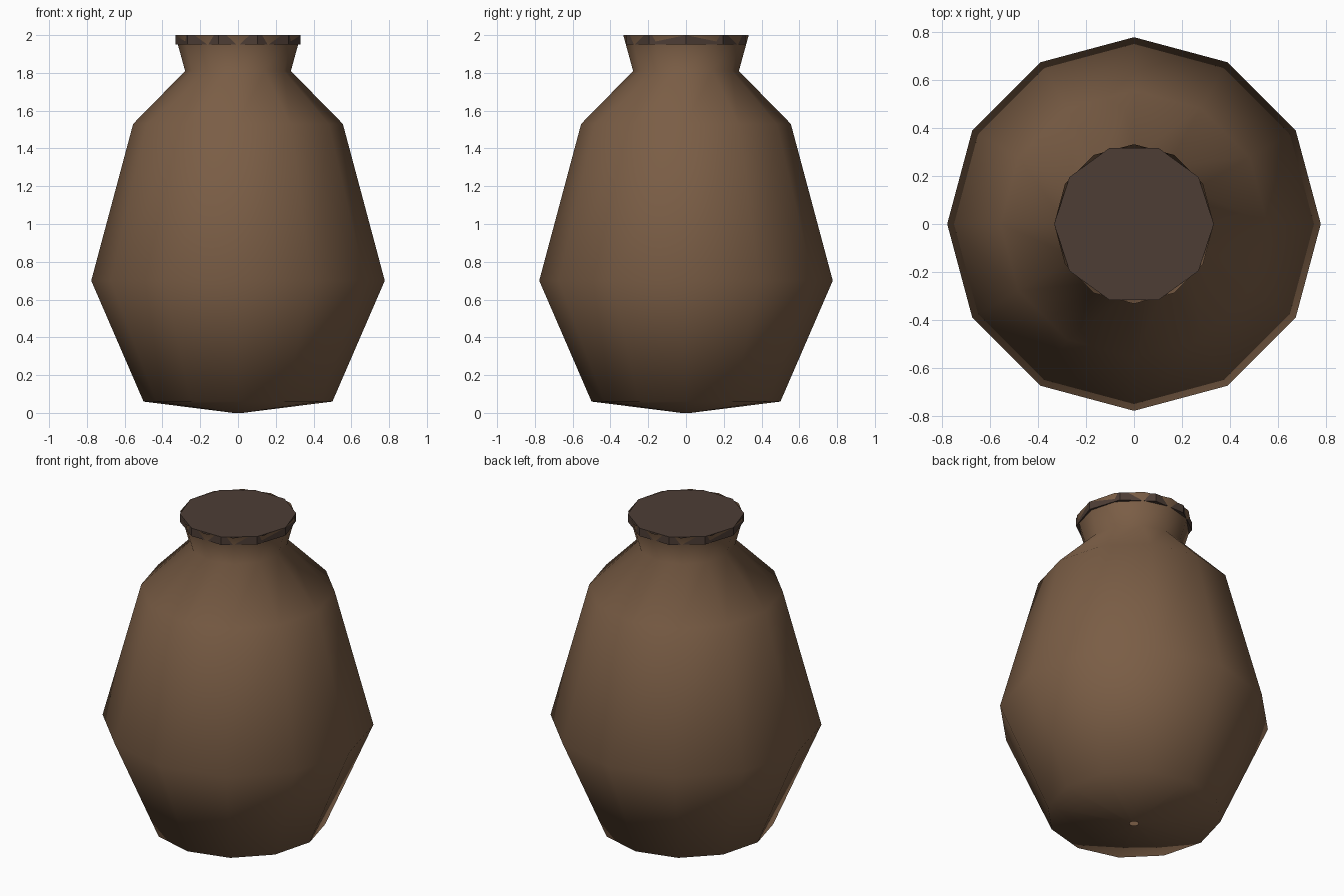
import bpy, bmesh, math

if "Cube" in bpy.data.objects:
    bpy.data.objects.remove(bpy.data.objects["Cube"])


def material(name, rgb):
    m = bpy.data.materials.new(name)
    m.diffuse_color = (*rgb, 1)
    m.use_nodes = True
    m.node_tree.nodes["Principled BSDF"].inputs["Base Color"].default_value = m.diffuse_color
    return m


def add_object(name, bm, mat, smooth):
    bmesh.ops.recalc_face_normals(bm, faces=bm.faces[:])
    for f in bm.faces:
        f.smooth = smooth
    mesh = bpy.data.meshes.new(name)
    bm.to_mesh(mesh)
    bm.free()
    mesh.materials.append(mat)
    ob = bpy.data.objects.new(name, mesh)
    bpy.context.collection.objects.link(ob)
    return ob


def lathe(profile, sides):
    """Rings of vertices from (radius, height) pairs, joined by quads."""
    bm = bmesh.new()
    rings = [[bm.verts.new((r * math.cos(2 * math.pi * i / sides),
                            r * math.sin(2 * math.pi * i / sides), z))
              for i in range(sides)] for r, z in profile]
    for a, b in zip(rings, rings[1:]):
        for i in range(sides):
            j = (i + 1) % sides
            bm.faces.new((a[i], a[j], b[j], b[i]))
    return bm, rings


clay = material("brown clay", (0.195, 0.110, 0.060))
dark = material("dark brown", (0.074, 0.047, 0.036))

# Jar body: twelve-sided smooth shell with a tiny opening underneath
body, _ = lathe([(0.025, 0.0), (0.5, 0.06), (0.777, 0.70), (0.555, 1.53),
                 (0.28, 1.81), (0.332, 2.0)], 12)
add_object("jar_body", body, clay, True)

# Lid: flat ten-sided disc set in the rim
lid, rings = lathe([(0.332, 1.95), (0.332, 2.0)], 10)
for ring in rings:
    lid.faces.new(ring)
add_object("jar_lid", lid, dark, False)
